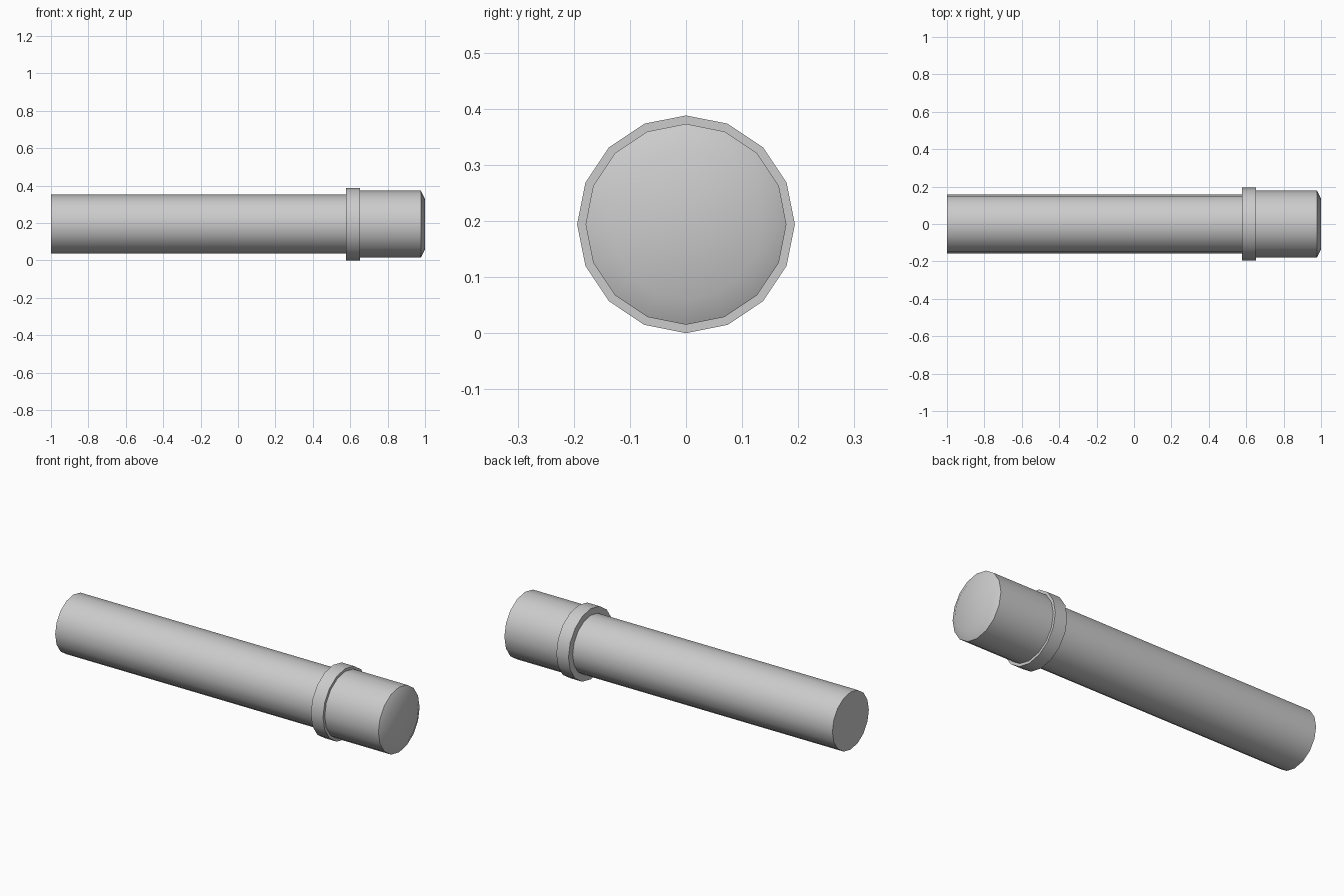
import bpy, bmesh
from math import sin, cos, tau, radians

if "Cube" in bpy.data.objects:
    bpy.data.objects.remove(bpy.data.objects["Cube"])

SIDES = 16
AXIS_Z = 0.194


def turned(name, profile):
    """Closed solid turned about the x axis from (x, radius) points."""
    bm = bmesh.new()
    rings = [[bm.verts.new((x, r * sin(tau * i / SIDES), AXIS_Z + r * cos(tau * i / SIDES)))
              for i in range(SIDES)] for x, r in profile]
    for a, b in zip(rings, rings[1:]):
        for i in range(SIDES):
            j = (i + 1) % SIDES
            bm.faces.new((a[i], a[j], b[j], b[i]))
    bm.faces.new(rings[0])
    bm.faces.new(rings[-1])
    bmesh.ops.recalc_face_normals(bm, faces=bm.faces)
    mesh = bpy.data.meshes.new(name)
    bm.to_mesh(mesh)
    bm.free()
    obj = bpy.data.objects.new(name, mesh)
    bpy.context.collection.objects.link(obj)
    bpy.ops.object.select_all(action='DESELECT')
    obj.select_set(True)
    bpy.context.view_layer.objects.active = obj
    bpy.ops.object.shade_smooth_by_angle(angle=radians(32))
    return obj


# Long straight shaft
turned("shaft", [(-1.0, 0.158), (0.578, 0.158)])
# Raised collar between shaft and head
turned("collar", [(0.578, 0.194), (0.652, 0.194)])
# Head with a shallow bevelled end
turned("head", [(0.652, 0.179), (0.978, 0.179), (1.0, 0.135)])
